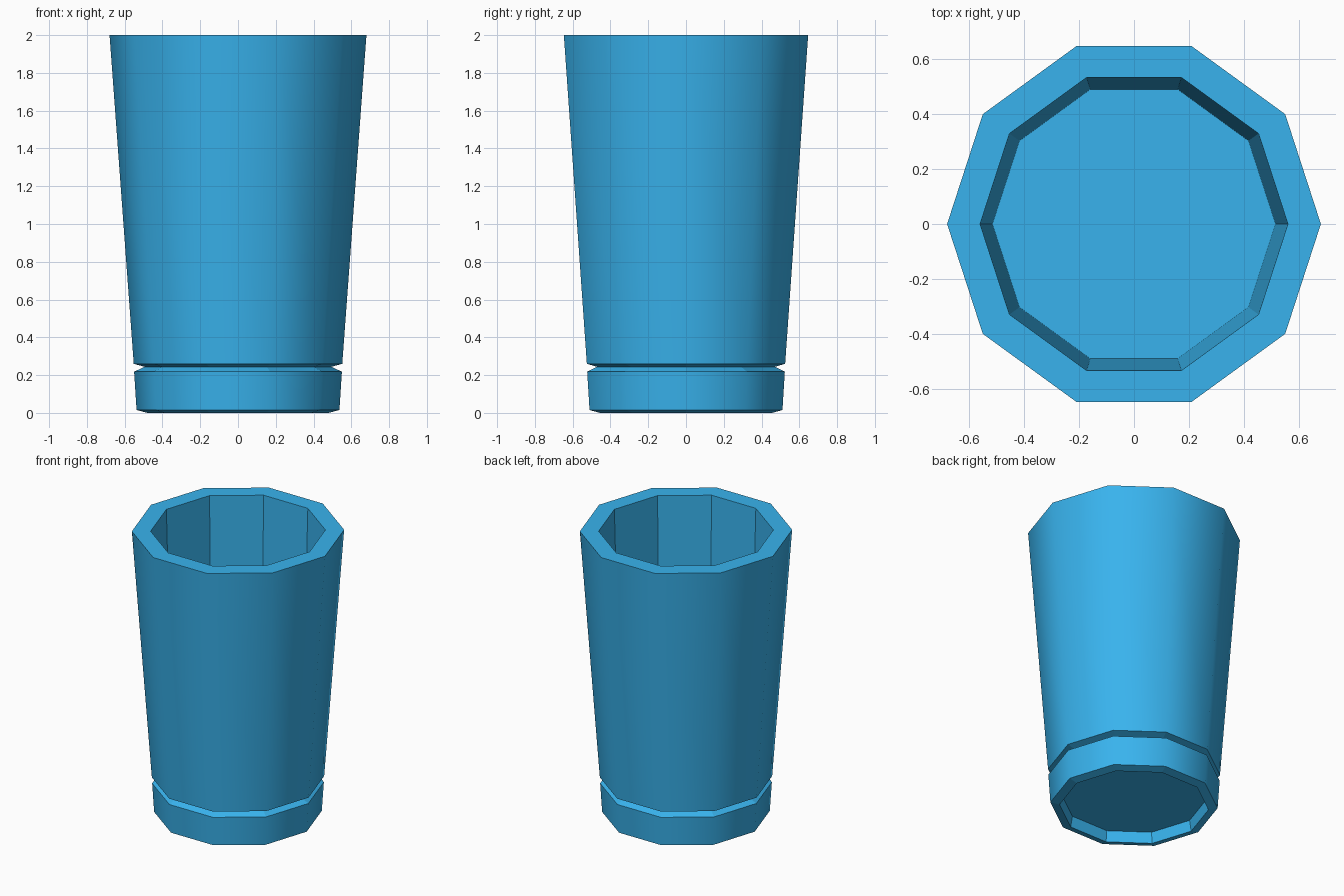
import bpy, bmesh, math

if "Cube" in bpy.data.objects:
    bpy.data.objects.remove(bpy.data.objects["Cube"])

SIDES = 10

# Profile from the cup floor, up the inside, down the outside, to the base recess:
# (radius, height, smooth wall up to the next point)
PROFILE = [
    (0.515, 0.35, False),   # cup floor
    (0.56, 2.0, False),     # inner rim
    (0.68, 2.0, True),      # outer rim
    (0.552, 0.26, False),   # groove top
    (0.495, 0.244, False),  # groove bottom
    (0.55, 0.218, True),    # base band top
    (0.537, 0.015, False),  # base band bottom
    (0.478, 0.0, False),    # foot edge
    (0.465, 0.075, False),  # underside recess
]


def ring(bm, r, z):
    step = 2 * math.pi / SIDES
    return [bm.verts.new((r * math.cos(i * step), r * math.sin(i * step), z))
            for i in range(SIDES)]


bm = bmesh.new()
rings = [ring(bm, r, z) for r, z, _ in PROFILE]

# Walls between neighbouring rings
for (_, _, smooth), a, b in zip(PROFILE, rings, rings[1:]):
    for i in range(SIDES):
        j = (i + 1) % SIDES
        bm.faces.new((a[i], a[j], b[j], b[i])).smooth = smooth

# Cup floor and underside
bm.faces.new(rings[0])
bm.faces.new(rings[-1])
bmesh.ops.recalc_face_normals(bm, faces=bm.faces[:])

mesh = bpy.data.meshes.new("cup")
bm.to_mesh(mesh)
bm.free()
cup = bpy.data.objects.new("cup", mesh)
bpy.context.collection.objects.link(cup)

# Blue plastic
blue = bpy.data.materials.new("blue_plastic")
blue.diffuse_color = (0.04, 0.45, 0.85, 1)
blue.use_nodes = True
blue.node_tree.nodes["Principled BSDF"].inputs["Base Color"].default_value = blue.diffuse_color
mesh.materials.append(blue)
